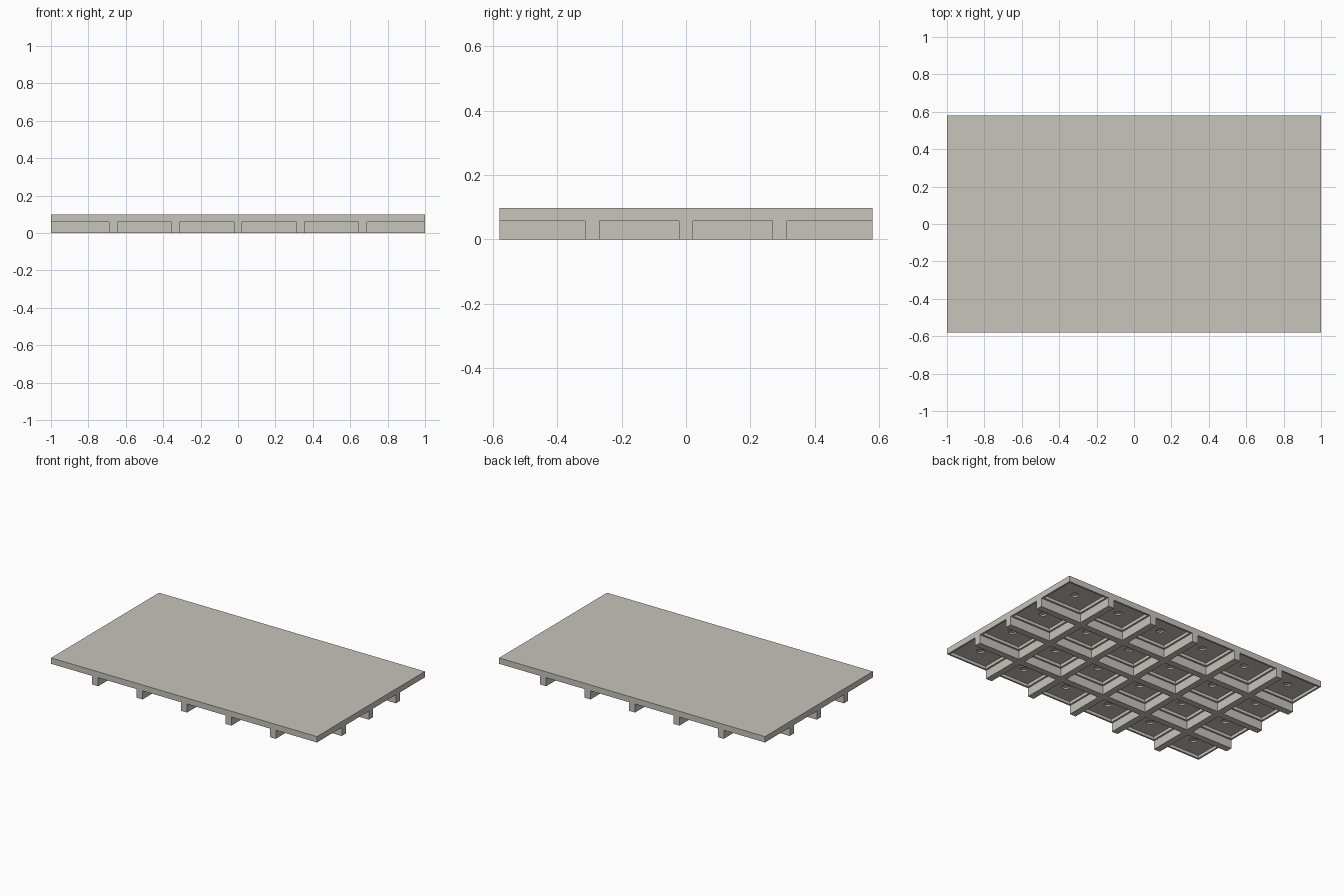
import bpy, bmesh
from mathutils import Matrix, Vector

if "Cube" in bpy.data.objects:
    bpy.data.objects.remove(bpy.data.objects["Cube"])

HX, HY, H = 1.0, 0.58, 0.098      # half sizes and height
RIB_Z = 0.058                     # rib depth below the slab
RIB = 0.0225                      # half rib width
RIBS_X = [k * 0.334 for k in range(-2, 3)]
RIBS_Y = [k * 0.291 for k in range(-1, 2)]

mat = bpy.data.materials.new("warm light grey")
mat.diffuse_color = (0.575, 0.555, 0.505, 1)
mat.use_nodes = True
mat.node_tree.nodes["Principled BSDF"].inputs["Base Color"].default_value = mat.diffuse_color


def add_box(bm, x0, x1, y0, y1, z0, z1):
    m = Matrix.Translation(((x0 + x1) / 2, (y0 + y1) / 2, (z0 + z1) / 2))
    m = m @ Matrix.Diagonal((x1 - x0, y1 - y0, z1 - z0, 1))
    bmesh.ops.create_cube(bm, size=1, matrix=m)


def finish(bm, name):
    me = bpy.data.meshes.new(name)
    bm.to_mesh(me)
    bm.free()
    ob = bpy.data.objects.new(name, me)
    bpy.context.collection.objects.link(ob)
    return ob


def spans(half, ribs):
    """Open intervals between ribs, from edge to edge."""
    edges = [-half] + [v for r in ribs for v in (r - RIB, r + RIB)] + [half]
    return list(zip(edges[::2], edges[1::2]))


cells = [(a, b, c, d) for a, b in spans(HX, RIBS_X) for c, d in spans(HY, RIBS_Y)]

# Solid panel block
bm = bmesh.new()
add_box(bm, -HX, HX, -HY, HY, 0, H)
panel = finish(bm, "ribbed_panel")
panel.data.materials.append(mat)

# Cells between the ribs, open at the outer edges
pockets, recesses, holes = bmesh.new(), bmesh.new(), bmesh.new()
for a, b, c, d in cells:
    add_box(pockets,
            a - (0.05 if a <= -HX else 0), b + (0.05 if b >= HX else 0),
            c - (0.05 if c <= -HY else 0), d + (0.05 if d >= HY else 0),
            -0.05, RIB_Z)
    # Shallow recess in each cell ceiling
    m = 0.012
    add_box(recesses, a + m, b - m, c + m, d - m, -0.03, RIB_Z + 0.02)
    # Round dimple in the middle
    bmesh.ops.create_cone(holes, cap_ends=True, segments=24, radius1=0.024,
                          radius2=0.024, depth=0.12,
                          matrix=Matrix.Translation(((a + b) / 2, (c + d) / 2,
                                                     RIB_Z + 0.03 - 0.06)))

# Cut the underside
bpy.context.view_layer.objects.active = panel
for bm, name in ((pockets, "pocket_cutter"), (recesses, "recess_cutter"),
                 (holes, "dimple_cutter")):
    cutter = finish(bm, name)
    cutter.hide_render = True
    mod = panel.modifiers.new(name, "BOOLEAN")
    mod.operation = "DIFFERENCE"
    mod.solver = "EXACT"
    mod.object = cutter
    bpy.ops.object.modifier_apply(modifier=mod.name)
    bpy.data.objects.remove(cutter)
